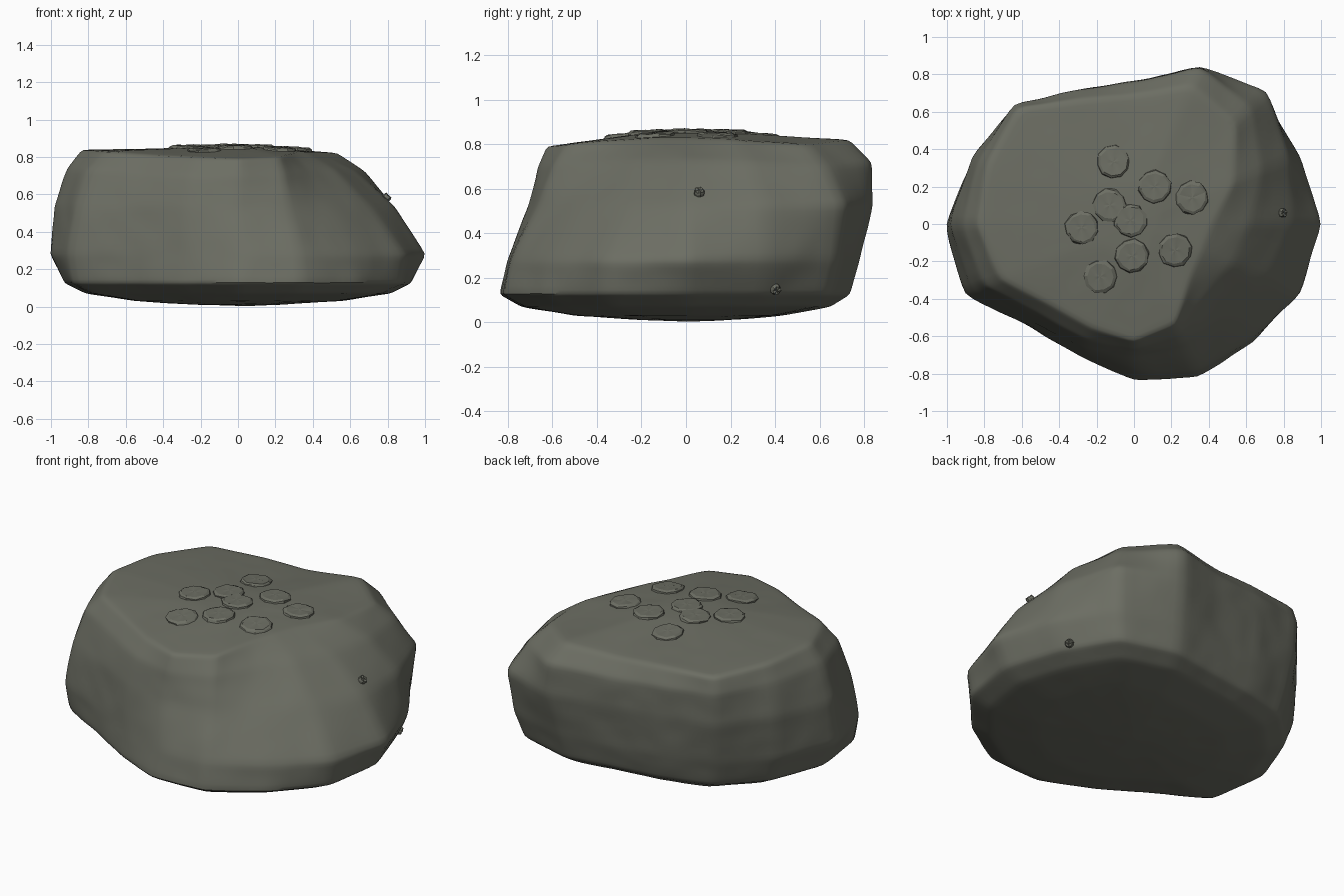
import bpy, bmesh, math, random
from mathutils import Vector, noise
from mathutils.bvhtree import BVHTree

random.seed(4)
if "Cube" in bpy.data.objects:
    bpy.data.objects.remove(bpy.data.objects["Cube"])

stone = bpy.data.materials.new("grey_green_stone")
stone.use_nodes = True
colour = (0.15, 0.155, 0.125, 1)
stone.diffuse_color = colour
stone.node_tree.nodes["Principled BSDF"].inputs["Base Color"].default_value = colour


def add_object(name, bm):
    bmesh.ops.recalc_face_normals(bm, faces=bm.faces)
    mesh = bpy.data.meshes.new(name)
    bm.to_mesh(mesh)
    bm.free()
    obj = bpy.data.objects.new(name, mesh)
    mesh.materials.append(stone)
    bpy.context.collection.objects.link(obj)
    return obj


def smooth(obj, degrees):
    bpy.ops.object.select_all(action="DESELECT")
    bpy.context.view_layer.objects.active = obj
    obj.select_set(True)
    bpy.ops.object.shade_smooth_by_angle(angle=math.radians(degrees))


def loft(bm, rings, bottom, top):
    """Skin closed rings of points, with a fan at either end."""
    loops = [[bm.verts.new(p) for p in ring] for ring in rings]
    n = len(loops[0])
    for a, b in zip(loops, loops[1:]):
        for i in range(n):
            j = (i + 1) % n
            bm.faces.new((a[i], a[j], b[j], b[i]))
    for loop, tip in ((loops[0], bottom), (loops[-1], top)):
        v = bm.verts.new(tip)
        for i in range(n):
            bm.faces.new((loop[i], loop[(i + 1) % n], v))


# Radii of the boulder in percent, counter-clockwise from +x, by level
foot = [93, 89, 91, 80, 69, 71, 81, 87, 93, 96, 78, 77, 84, 89, 90, 95]
belly = [101, 96, 97, 85, 73, 75, 85, 93, 101, 99, 78, 75, 80, 86, 88, 97]
waist = [84, 91, 101, 92, 76, 78, 90, 94, 99, 94, 75, 72, 71, 72, 70, 77]
shoulder = [62, 74, 89, 91, 76, 78, 91, 90, 92, 87, 69, 67, 67, 65, 54, 56]
rim = [42, 58, 77, 80, 69, 72, 88, 85, 84, 77, 62, 60, 63, 58, 42, 39]
# Height of the top rim in percent, which dips at the back and front
rim_height = [83, 82, 80, 82, 80, 81, 81, 83, 84, 83, 81, 80, 79, 80, 82, 83]


def ring(radii, heights, scale=1.0):
    step = math.tau / len(radii)
    return [Vector((math.cos(i * step) * r * scale / 100,
                    math.sin(i * step) * r * scale / 100, z))
            for i, (r, z) in enumerate(zip(radii, heights))]


def level(z):
    return [z] * len(foot)


# Boulder cage: dished underside, leaning walls, tilted top
bm = bmesh.new()
rim_z = [h / 100 for h in rim_height]
loft(bm, [ring(foot, level(0.01), 0.25), ring(foot, level(0.03), 0.6),
          ring(foot, level(0.07), 0.88), ring(foot, level(0.125)),
          ring(belly, level(0.28)), ring(waist, level(0.53)),
          ring(shoulder, [z - 0.1 for z in rim_z]), ring(rim, rim_z),
          ring(rim, [0.5 * z + 0.425 for z in rim_z], 0.65),
          ring(rim, level(0.85), 0.3)],
     (0, 0, 0.003), (0, 0, 0.855))
boulder = add_object("boulder", bm)

# Divide the facets finely and soften their edges a little
divide = boulder.modifiers.new("divide", "SUBSURF")
divide.subdivision_type = "SIMPLE"
divide.levels = divide.render_levels = 3
soften = boulder.modifiers.new("soften", "SMOOTH")
soften.factor = 0.5
soften.iterations = 5
bpy.context.view_layer.objects.active = boulder
boulder.select_set(True)
for name in ("divide", "soften"):
    bpy.ops.object.modifier_apply(modifier=name)

# Weather the walls with gentle lumps
mesh = boulder.data
normals = [v.normal.copy() for v in mesh.vertices]
for v, normal in zip(mesh.vertices, normals):
    lump = noise.noise(v.co * 4) * 0.008 + noise.noise(v.co * 9) * 0.004
    v.co += normal * lump * (1 - 0.7 * abs(normal.z))
mesh.update()
smooth(boulder, 40)
bpy.context.view_layer.update()
tree = BVHTree.FromObject(boulder, bpy.context.evaluated_depsgraph_get())


def barnacle(name, origin, direction, radius, height):
    """Low ragged disc with five ridges meeting in the middle."""
    hit, normal, _, _ = tree.ray_cast(Vector(origin), Vector(direction))
    turn = random.uniform(0, math.tau)
    n = 10
    rings = []
    for width, rise in ((1, -0.4), (0.95, 0.4), (0.8, 0.8), (0.4, 0.75)):
        points = []
        for i in range(n):
            a = turn + math.tau * i / n
            r = radius * width * random.uniform(0.94, 1.06)
            ridge = 0.12 if i % 2 else -0.12
            z = height * (rise + ridge * (rise > 0))
            points.append(Vector((r * math.cos(a), r * math.sin(a), z)))
        rings.append(points)
    bm = bmesh.new()
    loft(bm, rings, (0, 0, -height / 2), (0, 0, height * 0.8))
    obj = add_object(name, bm)
    obj.location = hit
    obj.rotation_mode = "QUATERNION"
    obj.rotation_quaternion = normal.to_track_quat("Z", "Y")
    smooth(obj, 15)


# Cluster on top
cluster = [(-0.11, 0.33), (0.11, 0.2), (0.31, 0.14), (-0.13, 0.1), (-0.02, 0.02),
           (-0.28, -0.02), (-0.01, -0.17), (0.22, -0.14), (-0.18, -0.28)]
for i, (x, y) in enumerate(cluster):
    barnacle(f"barnacle_{i + 1}", (x, y, 2), (0, 0, -1), 0.092, 0.018)

# Two small strays on the left flank
for i, (y, z) in enumerate(((0.06, 0.58), (0.4, 0.15))):
    barnacle(f"stray_barnacle_{i + 1}", (2, y, z), (-1, 0, 0), 0.025, 0.025)
